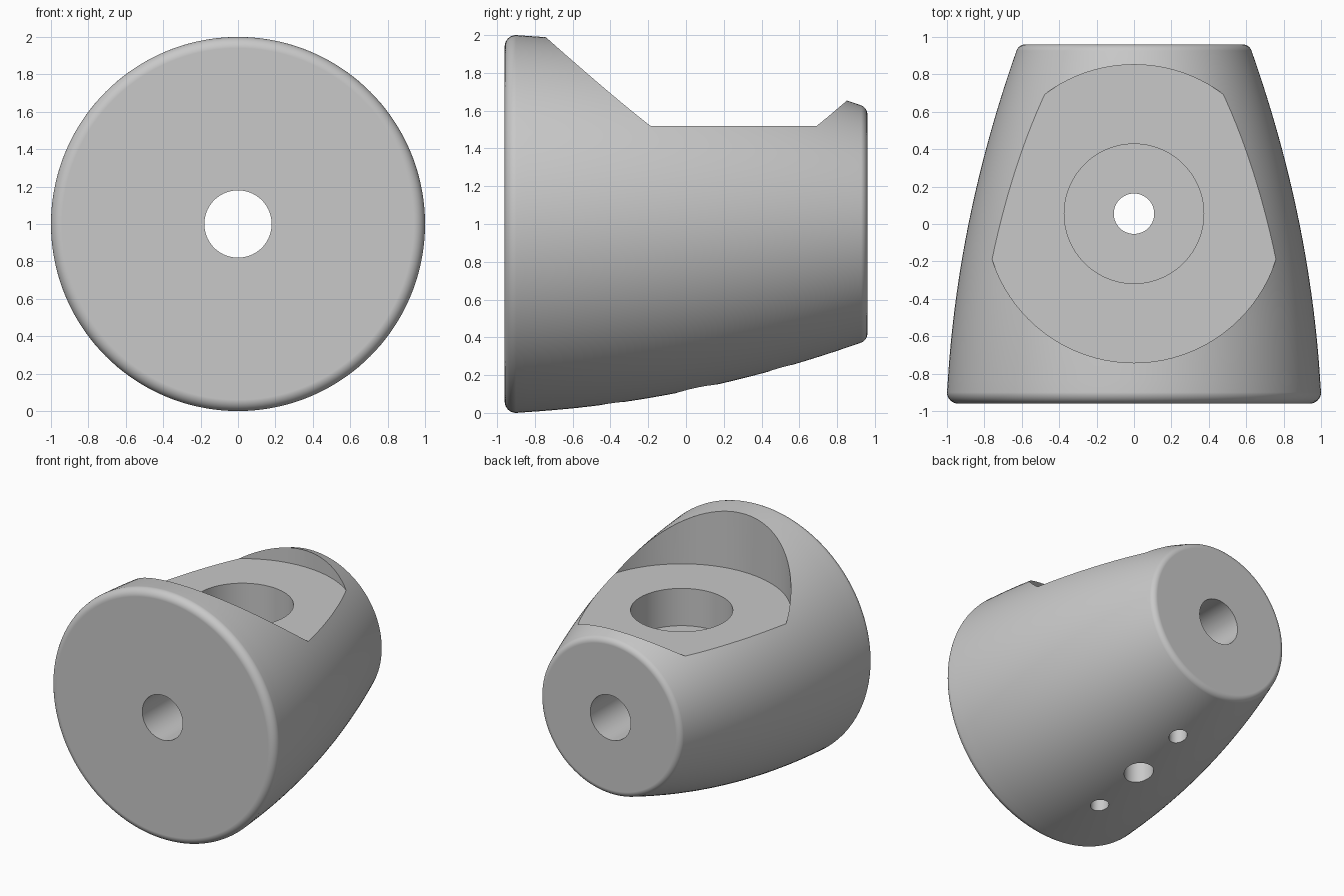
import bpy, bmesh
from math import cos, sin, radians, pi
from mathutils import Matrix, Vector

cube = bpy.data.objects.get("Cube")
if cube:
    bpy.data.objects.remove(cube, do_unlink=True)

grey = bpy.data.materials.new("plain grey")
grey.use_nodes = True
grey.diffuse_color = (0.58, 0.58, 0.58, 1)
grey.node_tree.nodes["Principled BSDF"].inputs["Base Color"].default_value = grey.diffuse_color

SEGMENTS = 144
AXIS_Z = 1.0
BORE_Y = 0.055


def add_object(name, bm):
    bmesh.ops.recalc_face_normals(bm, faces=bm.faces)
    mesh = bpy.data.meshes.new(name)
    bm.to_mesh(mesh)
    bm.free()
    mesh.materials.append(grey)
    obj = bpy.data.objects.new(name, mesh)
    bpy.context.collection.objects.link(obj)
    return obj


def arc(y, r, radius, start, end, steps=8):
    angles = [radians(start + (end - start) * i / steps) for i in range(steps + 1)]
    return [(y + radius * cos(a), r + radius * sin(a)) for a in angles]


def turned_body(name, profile):
    """Turn (y, radius) pairs about the lengthwise axis and cap both ends."""
    bm = bmesh.new()
    rings = []
    for y, r in profile:
        ring = []
        for i in range(SEGMENTS):
            a = 2 * pi * i / SEGMENTS
            ring.append(bm.verts.new((r * cos(a), y, AXIS_Z + r * sin(a))))
        rings.append(ring)
    for lower, upper in zip(rings, rings[1:]):
        for i in range(SEGMENTS):
            j = (i + 1) % SEGMENTS
            bm.faces.new((lower[i], lower[j], upper[j], upper[i]))
    bm.faces.new(rings[0])
    bm.faces.new(rings[-1])
    return add_object(name, bm)


def cut_hole(body, name, radius, start, end):
    """Subtract a round cutter running from start to end."""
    start, end = Vector(start), Vector(end)
    axis = end - start
    bm = bmesh.new()
    turn = axis.to_track_quat("Z", "Y").to_matrix().to_4x4()
    bmesh.ops.create_cone(bm, cap_ends=True, segments=96, radius1=radius, radius2=radius,
                          depth=axis.length,
                          matrix=Matrix.Translation((start + end) / 2) @ turn)
    cutter = add_object(name, bm)
    cutter.hide_render = True
    mod = body.modifiers.new(name, "BOOLEAN")
    mod.operation = "DIFFERENCE"
    mod.solver = "EXACT"
    mod.object = cutter
    bpy.ops.object.modifier_apply(modifier=mod.name)
    bpy.data.objects.remove(cutter, do_unlink=True)


# Tapered body with a bowed side and rounded rims
side = []
for i in range(1, 28):
    y = -0.90 + 1.826 * i / 28
    side.append((y, 0.885 - 0.201 * y - 0.0825 * y * y))
profile = arc(-0.90, 0.94, 0.06, 180, 90) + side + arc(0.91, 0.581, 0.05, 70, 0)
body = turned_body("tapered_body", profile)
bpy.ops.object.select_all(action="DESELECT")
body.select_set(True)
bpy.context.view_layer.objects.active = body

# Round flat-bottomed relief on top, with a stepped bore through it
cut_hole(body, "top_relief", 0.797, (0, BORE_Y, 1.52), (0, BORE_Y, 2.3))
cut_hole(body, "counterbore", 0.373, (0, BORE_Y, 1.22), (0, BORE_Y, 1.8))
cut_hole(body, "vertical_bore", 0.108, (0, BORE_Y, -0.2), (0, BORE_Y, 1.6))

# Lengthwise bore
cut_hole(body, "lengthwise_bore", 0.18, (0, -1.2, AXIS_Z), (0, 1.2, AXIS_Z))

# Blind pin holes underneath, either side of the vertical bore
for label, offset in (("front", -0.445), ("back", 0.445)):
    y = BORE_Y + offset
    cut_hole(body, label + "_pin_hole", 0.067, (0, y, -0.2), (0, y, 0.5))

# Smooth shading with crisp cut edges and flat ends
bpy.ops.object.shade_smooth_by_angle(angle=radians(30))
weighted = body.modifiers.new("flat_ends", "WEIGHTED_NORMAL")
weighted.keep_sharp = True
